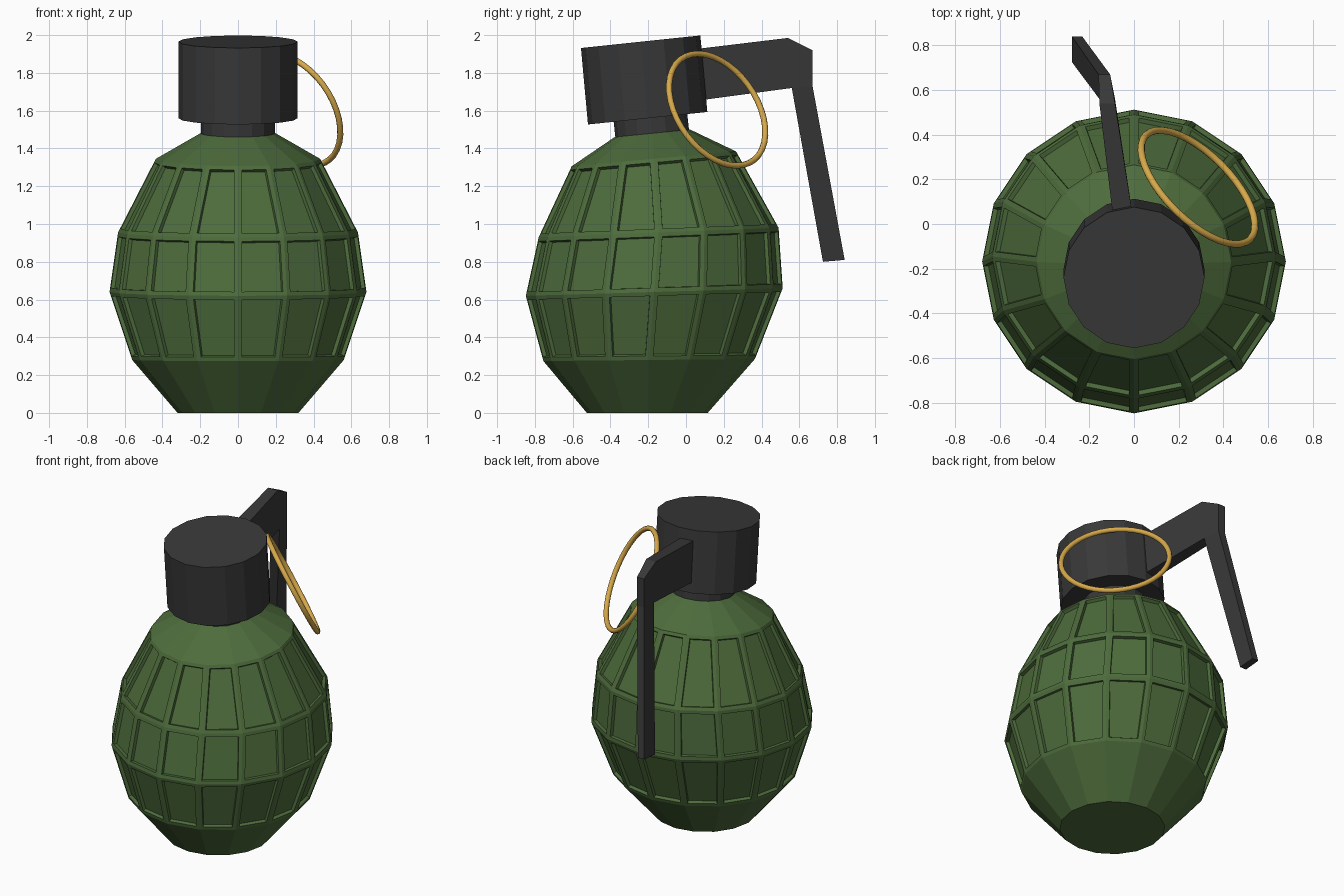
import bpy, bmesh, math
from mathutils import Vector

if "Cube" in bpy.data.objects:
    bpy.data.objects.remove(bpy.data.objects["Cube"])

SIDES = 16


def material(name, rgb):
    m = bpy.data.materials.new(name)
    m.diffuse_color = (*rgb, 1)
    m.use_nodes = True
    m.node_tree.nodes["Principled BSDF"].inputs["Base Color"].default_value = m.diffuse_color
    return m


GREEN = material("green_paint", (0.075, 0.15, 0.045))
DARK = material("dark_metal", (0.04, 0.04, 0.04))
GOLD = material("brass", (0.68, 0.40, 0.07))


def finish(bm, name, mat):
    bmesh.ops.recalc_face_normals(bm, faces=bm.faces)
    me = bpy.data.meshes.new(name)
    bm.to_mesh(me)
    bm.free()
    ob = bpy.data.objects.new(name, me)
    bpy.context.collection.objects.link(ob)
    me.materials.append(mat)
    return ob


def loft(rings):
    """Capped loft; each ring is (centre y, z, radius, slope of z along y)."""
    bm = bmesh.new()
    loops = []
    for cy, z, r, slope in rings:
        loop = []
        for i in range(SIDES):
            a = 2 * math.pi * i / SIDES
            dy = r * math.sin(a)
            loop.append(bm.verts.new((r * math.cos(a), cy + dy, z + slope * dy)))
        loops.append(loop)
    bands = []
    for lo, hi in zip(loops, loops[1:]):
        bands.append([bm.faces.new((lo[i], lo[(i + 1) % SIDES], hi[(i + 1) % SIDES], hi[i]))
                      for i in range(SIDES)])
    bm.faces.new(loops[0][::-1])
    bm.faces.new(loops[-1])
    bm.normal_update()
    return bm, bands


# Body: slightly bent faceted egg with recessed panels in three rows
bm, bands = loft([
    (-0.205, 0.00, 0.32, 0.0),
    (-0.195, 0.28, 0.56, 0.01),
    (-0.168, 0.64, 0.68, 0.03),
    (-0.145, 0.955, 0.635, 0.04),
    (-0.170, 1.345, 0.435, 0.09),
    (-0.178, 1.48, 0.20, 0.10),
])
panels = bands[1] + bands[2] + bands[3]
bmesh.ops.inset_individual(bm, faces=panels, thickness=0.022, use_even_offset=True)
bmesh.ops.inset_individual(bm, faces=panels, thickness=0.004, depth=-0.02, use_even_offset=True)
finish(bm, "body", GREEN)

# Neck and tilted cap
bm, _ = loft([(-0.175, 1.44, 0.195, 0.1), (-0.190, 1.58, 0.195, 0.1)])
finish(bm, "neck", DARK)
bm, _ = loft([(-0.203, 1.56, 0.316, 0.105), (-0.240, 1.965, 0.316, 0.105)])
finish(bm, "cap", DARK)

# Safety lever: side profile (y, z) with centre x and half width at each point
points = [
    (0.00, 1.92, -0.045, 0.045),
    (0.54, 1.985, -0.120, 0.035),
    (0.67, 1.92, -0.133, 0.026),
    (0.67, 1.73, -0.133, 0.026),
    (0.84, 0.81, -0.255, 0.023),
    (0.725, 0.80, -0.255, 0.023),
    (0.56, 1.72, -0.120, 0.035),
    (0.00, 1.645, -0.045, 0.045),
]
bm = bmesh.new()
left = [bm.verts.new((c - h, y, z)) for y, z, c, h in points]
right = [bm.verts.new((c + h, y, z)) for y, z, c, h in points]
for quad in ((0, 1, 6, 7), (1, 2, 3, 6), (3, 4, 5, 6)):
    for side in (left, right):
        bm.faces.new([side[i] for i in quad])
for i in range(len(points)):
    j = (i + 1) % len(points)
    bm.faces.new((left[i], left[j], right[j], right[i]))
finish(bm, "lever", DARK)

# Pull ring hanging off the side
normal = Vector((0.635, 0.635, 0.44))
bpy.ops.mesh.primitive_torus_add(
    major_radius=0.33, minor_radius=0.016, major_segments=40, minor_segments=10,
    location=(0.287, 0.165, 1.605),
    rotation=normal.to_track_quat('Z', 'Y').to_euler())
ring = bpy.context.object
ring.name = "pull_ring"
ring.data.materials.append(GOLD)
bpy.ops.object.shade_smooth()
